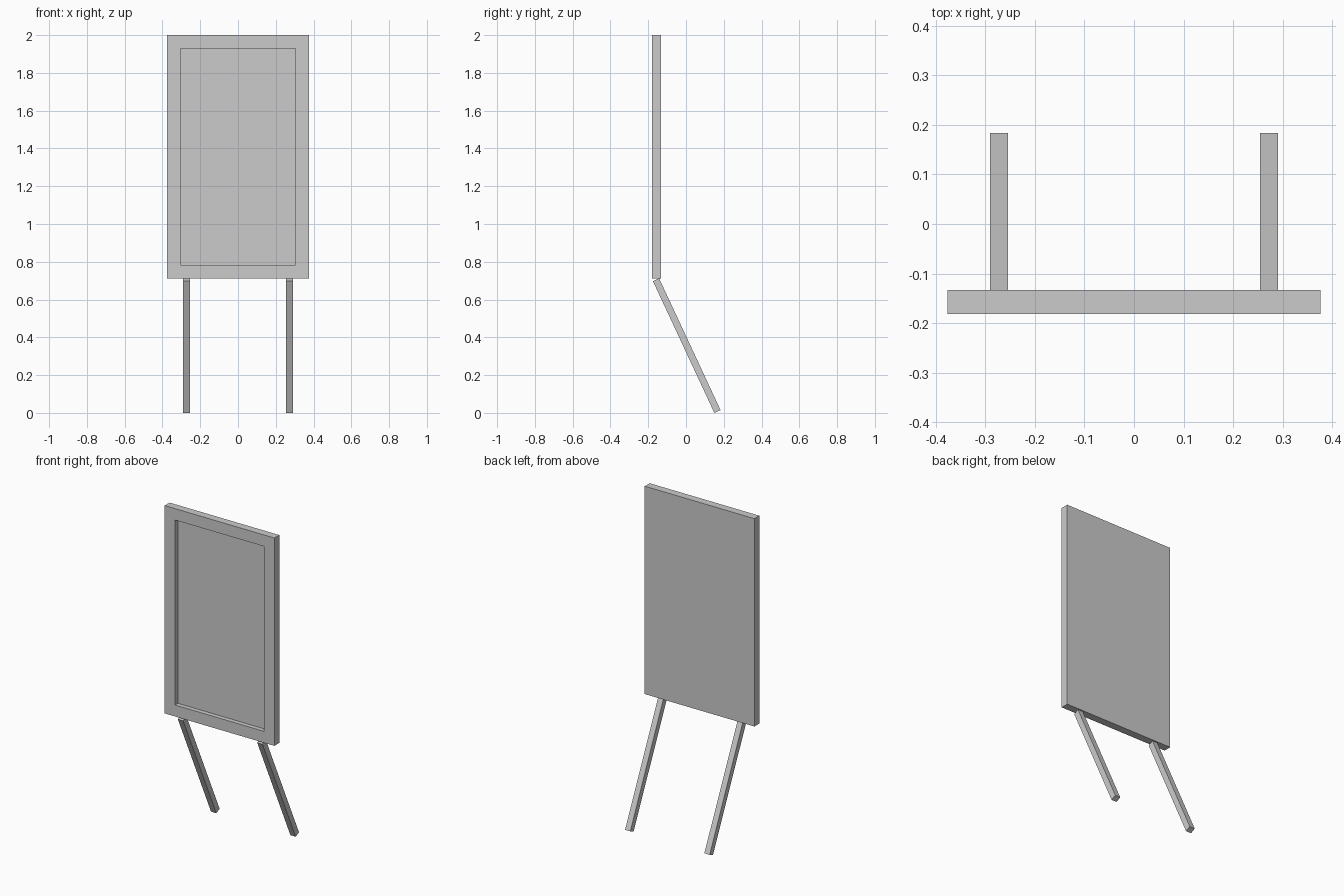
import bpy
import bmesh
from math import radians
from mathutils import Matrix, Vector

cube = bpy.data.objects.get("Cube")
if cube:
    bpy.data.objects.remove(cube, do_unlink=True)

# Single grey material
grey = bpy.data.materials.new("light_grey")
grey.use_nodes = True
color = (0.6, 0.6, 0.6, 1)
grey.diffuse_color = color
grey.node_tree.nodes["Principled BSDF"].inputs["Base Color"].default_value = color


def box_mesh(size):
    bm = bmesh.new()
    bmesh.ops.create_cube(bm, size=1, matrix=Matrix.Diagonal((*size, 1)))
    return bm


def add_object(name, bm, location, tilt=0):
    mesh = bpy.data.meshes.new(name)
    bm.to_mesh(mesh)
    bm.free()
    mesh.materials.append(grey)
    obj = bpy.data.objects.new(name, mesh)
    obj.location = location
    obj.rotation_euler.x = radians(tilt)
    bpy.context.collection.objects.link(obj)
    return obj


# Board with a recessed front panel inside an even border
border, recess = 0.071, 0.028
bm = box_mesh((0.752, 0.048, 1.288))
bm.normal_update()
front = next(f for f in bm.faces if f.normal.y < -0.9)
bmesh.ops.inset_region(bm, faces=[front], thickness=border, use_even_offset=True)
# Extrude the inner face backward so the recess has straight walls
result = bmesh.ops.extrude_discrete_faces(bm, faces=[front])
bmesh.ops.translate(bm, verts=result["faces"][0].verts, vec=Vector((0, recess, 0)))
bmesh.ops.recalc_face_normals(bm, faces=bm.faces)
add_object("board", bm, (0, -0.157, 1.356))

# Two square legs slanting backward from the board's lower edge
for side, x in (("left", 0.272), ("right", -0.272)):
    add_object(side + "_leg", box_mesh((0.036, 0.036, 0.77)), (x, 0.004, 0.356), tilt=25)
